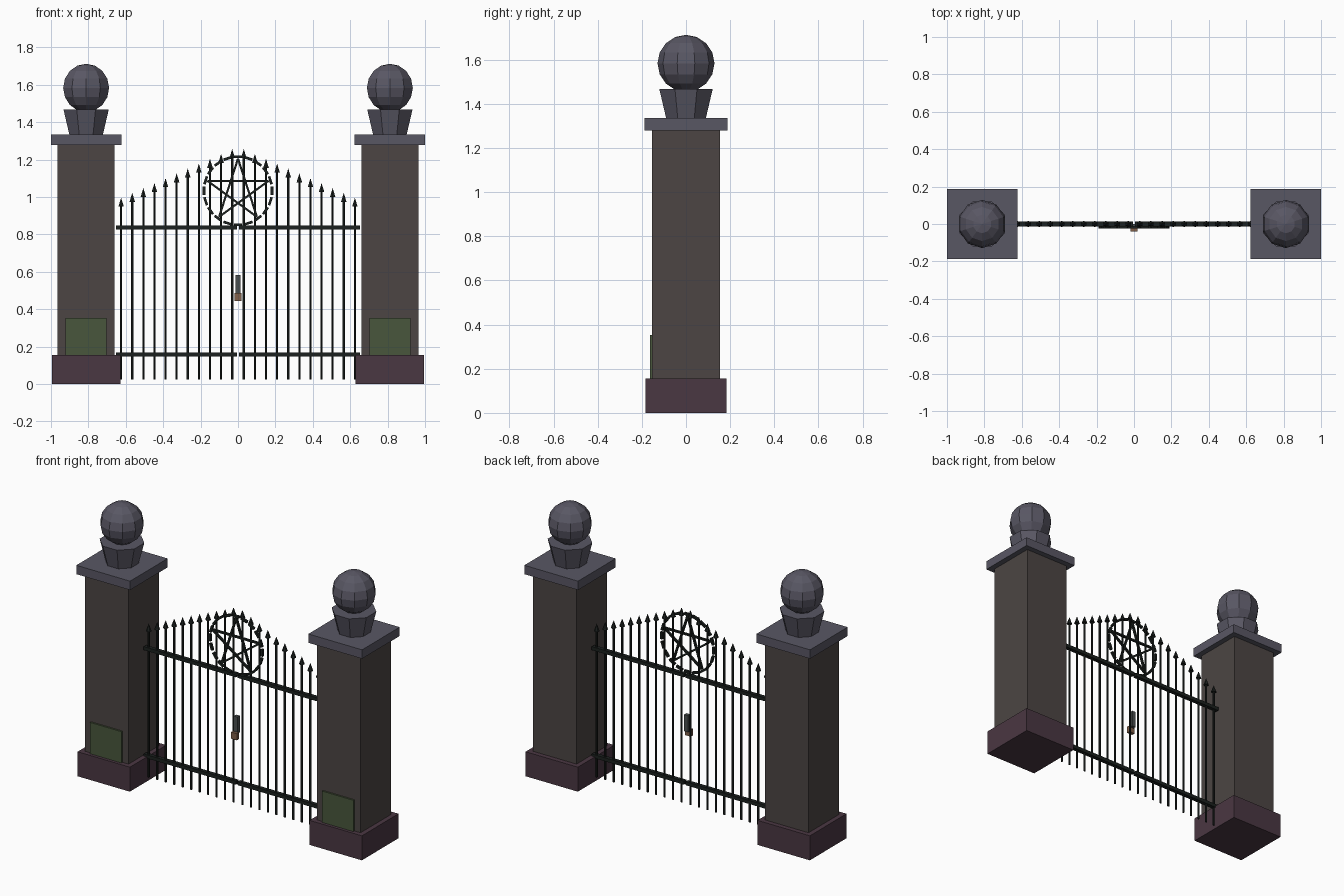
import bpy
from math import sin, cos, pi, radians, atan2, hypot

if "Cube" in bpy.data.objects:
    bpy.data.objects.remove(bpy.data.objects["Cube"])


def material(name, hex_code):
    rgb = [int(hex_code[i:i + 2], 16) / 255 for i in (0, 2, 4)]
    m = bpy.data.materials.new(name)
    m.diffuse_color = [((c + 0.055) / 1.055) ** 2.4 if c > 0.04 else c / 12.92 for c in rgb] + [1]
    m.use_nodes = True
    m.node_tree.nodes["Principled BSDF"].inputs["Base Color"].default_value = m.diffuse_color
    return m


STONE = material("stone", "4C4543")
CAP = material("cap_stone", "595764")
PLINTH = material("plinth_stone", "4A3742")
MOSS = material("green_plaque", "48563C")
IRON = material("iron", "1B201E")
STEEL = material("steel", "4A4E4E")
BRASS = material("brass", "80604A")


def finish(name, mat):
    ob = bpy.context.object
    ob.name = name
    ob.data.materials.append(mat)
    return ob


def box(name, mat, centre, size, tilt=0):
    bpy.ops.mesh.primitive_cube_add(size=1, location=centre, rotation=(0, tilt, 0))
    ob = finish(name, mat)
    ob.scale = size
    return ob


def cone(name, mat, x, y, z0, z1, r0, r1, sides, turn=0):
    bpy.ops.mesh.primitive_cone_add(vertices=sides, radius1=r0, radius2=r1, depth=z1 - z0,
                                    location=(x, y, (z0 + z1) / 2), rotation=(0, 0, turn))
    return finish(name, mat)


def strut(name, a, b, y, w, d):
    """Flat iron strip between two points of the xz plane."""
    dx, dz = b[0] - a[0], b[1] - a[1]
    box(name, IRON, ((a[0] + b[0]) / 2, y, (a[1] + b[1]) / 2),
        (hypot(dx, dz), d, w), -atan2(dz, dx))


for side, s in (("left", -1), ("right", 1)):
    # Stone pillar with plaque, urn and ball
    x = s * 0.812
    box(side + "_plinth", PLINTH, (x, 0, 0.0775), (0.366, 0.366, 0.155))
    box(side + "_shaft", STONE, (x, 0, 0.7175), (0.306, 0.306, 1.125))
    box(side + "_cap", CAP, (x, 0, 1.307), (0.376, 0.376, 0.056))
    box(side + "_plaque", MOSS, (x, -0.155, 0.253), (0.22, 0.018, 0.2))
    k = 1 / cos(pi / 8)
    cone(side + "_urn", CAP, x, 0, 1.335, 1.468, 0.09 * k, 0.121 * k, 8, pi / 8)
    bpy.ops.mesh.primitive_uv_sphere_add(segments=10, ring_count=8, radius=0.129,
                                         location=(x, 0, 1.583))
    finish(side + "_ball", CAP)

    # Gate leaf: two rails and eleven pointed bars
    for label, z in (("lower", 0.157), ("upper", 0.836)):
        box(f"{side}_{label}_rail", IRON, (s * 0.3285, 0, z), (0.645, 0.025, 0.022))
    for i in range(11):
        bx, tip = s * (0.031 + 0.0594 * i), 1.256 - 0.026 * i
        cone(side + "_bar", IRON, bx, 0, 0.025, tip - 0.045, 0.0065, 0.0065, 6)
        cone(side + "_spike", IRON, bx, 0, tip - 0.048, tip, 0.017, 0, 6)

# Round emblem: broken ring and five-pointed star
CZ, RING, STAR, EY = 1.033, 0.183, 0.172, -0.017


def on_circle(r, degrees):
    return r * sin(radians(degrees)), CZ + r * cos(radians(degrees))


DASHES = 20
for i in range(DASHES):
    a = 360 / DASHES * i
    strut("emblem_ring_dash", on_circle(RING, a - 7), on_circle(RING, a + 7), EY, 0.014, 0.015)
for i in range(5):
    strut("emblem_star_strip", on_circle(STAR, 72 * i), on_circle(STAR, 72 * i + 144),
          EY, 0.011, 0.014)

# Latch plate and padlock
box("latch_plate", STEEL, (0, -0.012, 0.53), (0.026, 0.024, 0.105))
box("padlock", BRASS, (0, -0.03, 0.465), (0.04, 0.022, 0.042))
